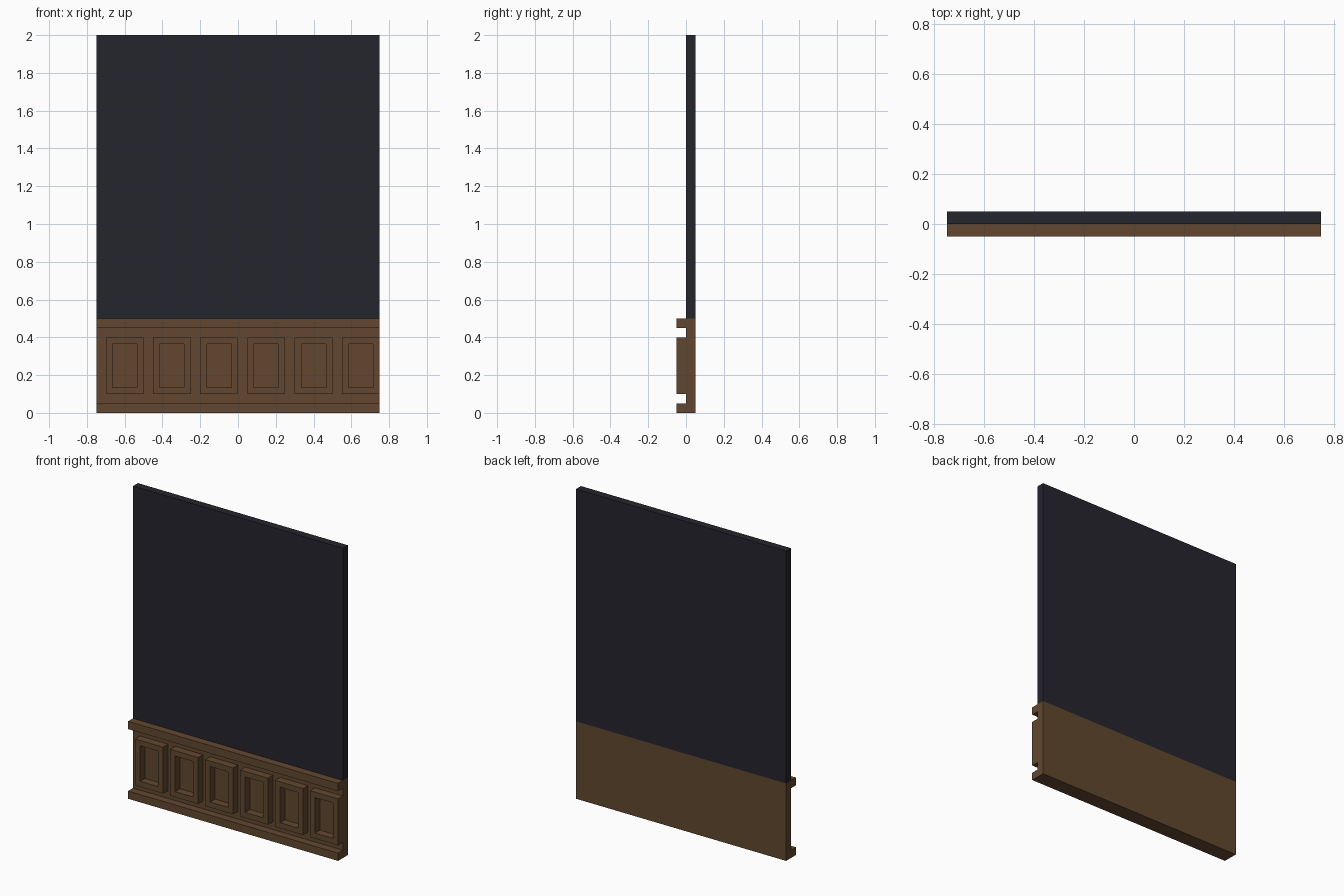
import bpy
import bmesh
from mathutils import Vector

if "Cube" in bpy.data.objects:
    bpy.data.objects.remove(bpy.data.objects["Cube"], do_unlink=True)

HALF_W = 0.75


def make_material(name, rgb):
    mat = bpy.data.materials.new(name)
    mat.use_nodes = True
    mat.diffuse_color = (*rgb, 1)
    mat.node_tree.nodes["Principled BSDF"].inputs["Base Color"].default_value = (*rgb, 1)
    return mat


def finish(bm, name, mat):
    bmesh.ops.recalc_face_normals(bm, faces=bm.faces)
    mesh = bpy.data.meshes.new(name)
    bm.to_mesh(mesh)
    bm.free()
    mesh.materials.append(mat)
    obj = bpy.data.objects.new(name, mesh)
    bpy.context.collection.objects.link(obj)
    return obj


def extrude_profile(name, profile, mat):
    """Extrude a (y, z) outline across the full wall width."""
    bm = bmesh.new()
    face = bm.faces.new([bm.verts.new((-HALF_W, y, z)) for y, z in profile])
    new = bmesh.ops.extrude_face_region(bm, geom=[face], use_keep_orig=True)["geom"]
    bmesh.ops.translate(bm, vec=(2 * HALF_W, 0, 0),
                        verts=[v for v in new if isinstance(v, bmesh.types.BMVert)])
    return finish(bm, name, mat)


def panel_frame(name, x, mat):
    """Raised block with a recess sunk back to the board behind it."""
    bm = bmesh.new()
    bmesh.ops.create_cube(bm, size=1)
    bmesh.ops.scale(bm, vec=(0.2, 0.05, 0.3), verts=bm.verts)
    bmesh.ops.translate(bm, vec=(x, -0.025, 0.25), verts=bm.verts)
    bm.normal_update()
    front = min(bm.faces, key=lambda f: f.normal.y)
    back = max(bm.faces, key=lambda f: f.normal.y)
    bmesh.ops.inset_region(bm, faces=[front], thickness=0.05)
    # Sink the centre, leaving the board visible through the opening
    new = bmesh.ops.extrude_discrete_faces(bm, faces=[front])["faces"]
    bmesh.ops.translate(bm, vec=Vector((0, 0.05, 0)), verts=new[0].verts)
    bmesh.ops.delete(bm, geom=[new[0], back], context="FACES_ONLY")
    mesh_obj = finish(bm, name, mat)
    return mesh_obj


wall_paint = make_material("dark navy paint", (0.018, 0.018, 0.027))
wood = make_material("brown wood", (0.122, 0.064, 0.029))

# Painted upper wall
extrude_profile("upper_wall", [(0, 0.5), (0.05, 0.5), (0.05, 2), (0, 2)], wall_paint)

# Wood board with skirting rail below and cap rail above
extrude_profile("wainscot_board", [
    (0.05, 0), (0.05, 0.5), (-0.05, 0.5), (-0.05, 0.45),
    (0, 0.45), (0, 0.05), (-0.05, 0.05), (-0.05, 0)], wood)

# Row of six panels, the last one flush with the end of the wall
for i in range(6):
    panel_frame(f"panel_{i + 1}", -0.6 + 0.25 * i, wood)
